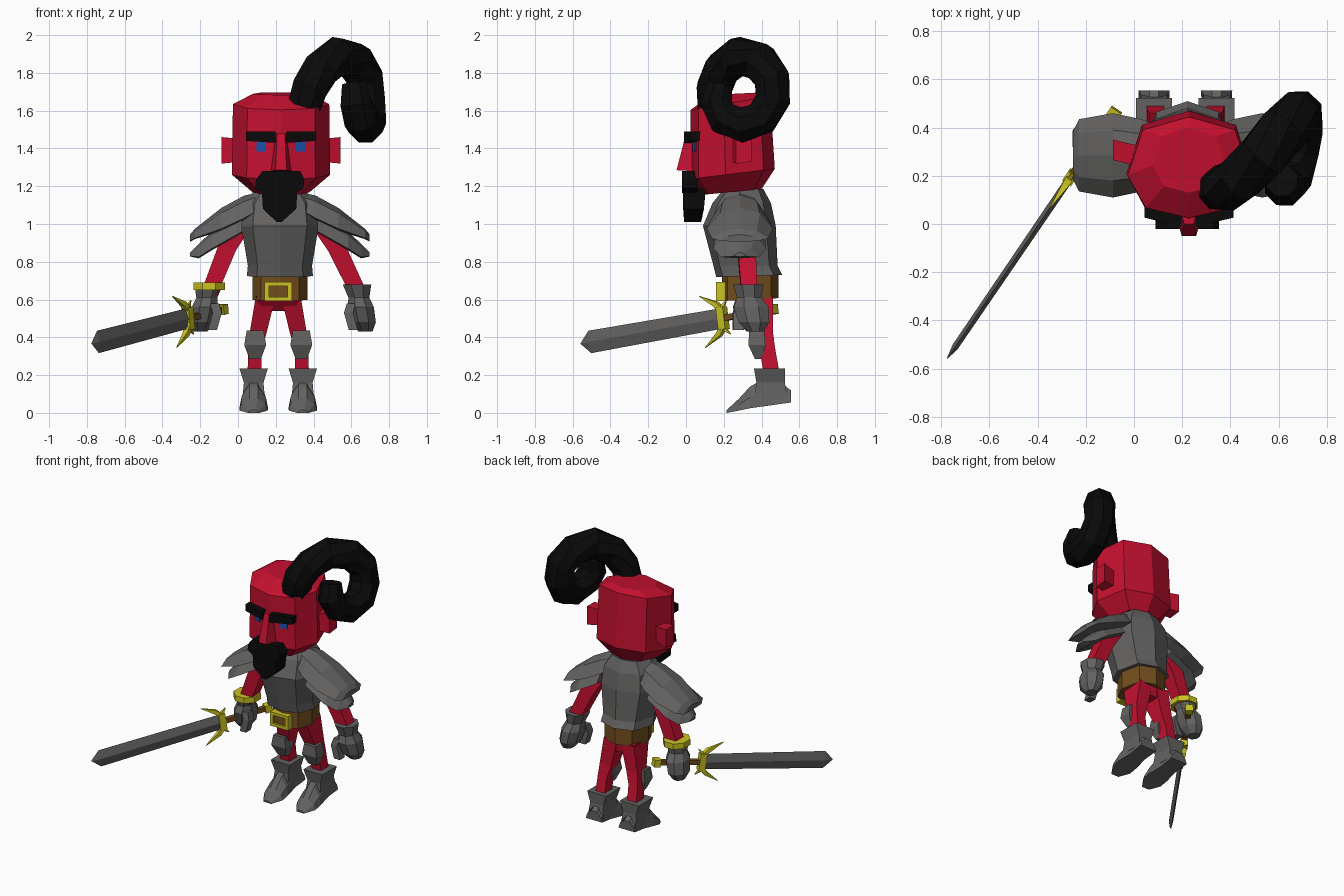
import bpy, bmesh, math
from mathutils import Vector as V

if "Cube" in bpy.data.objects:
    bpy.data.objects.remove(bpy.data.objects["Cube"])

C = 0.222  # body centre line in x


def material(name, *rgb):
    m = bpy.data.materials.new(name)
    m.diffuse_color = (*rgb, 1)
    m.use_nodes = True
    m.node_tree.nodes["Principled BSDF"].inputs["Base Color"].default_value = m.diffuse_color
    return m


RED = material("red", 0.55, 0.005, 0.028)
GREY = material("steel grey", 0.125, 0.122, 0.12)
BLACK = material("black", 0.003, 0.003, 0.003)
YELLOW = material("yellow", 0.6, 0.55, 0.016)
BROWN = material("brown", 0.17, 0.075, 0.012)
BLUE = material("blue", 0.01, 0.085, 0.42)


def loft(name, rings, mat):
    """Skin a closed solid through rings of equal point count."""
    bm = bmesh.new()
    rows = [[bm.verts.new(p) for p in r] for r in rings]
    n = len(rows[0])
    for a, b in zip(rows, rows[1:]):
        for i in range(n):
            j = (i + 1) % n
            bm.faces.new((a[i], a[j], b[j], b[i]))
    bm.faces.new(rows[0][::-1])
    bm.faces.new(rows[-1])
    bmesh.ops.recalc_face_normals(bm, faces=bm.faces)
    me = bpy.data.meshes.new(name)
    bm.to_mesh(me)
    bm.free()
    me.materials.append(mat)
    ob = bpy.data.objects.new(name, me)
    bpy.context.collection.objects.link(ob)
    return ob


def body_ring(cx, hw, yf, yb, z, slope=0.0):
    """Eight-sided section with a vertex at front and back centre."""
    d = yb - yf
    half = [(0, 0), (.7, .1), (1, .42), (.75, .87), (0, 1)]
    pts = half + [(-x, y) for x, y in half[3:0:-1]]
    return [V((cx + x * hw, yf + y * d, z + slope * (y - .5) * d)) for x, y in pts]


def flat_ring(x, y, z, rx, ry, n=8):
    """Horizontal n-sided section."""
    return [V((x + rx * math.cos(math.tau * (i + .5) / n),
               y + ry * math.sin(math.tau * (i + .5) / n), z)) for i in range(n)]


def rect(x, y, z, rx, ry):
    return [V((x + a * rx, y + b * ry, z)) for a, b in ((-1, -1), (1, -1), (1, 1), (-1, 1))]


def sweep(name, path, n, mat, side):
    """Tube along (x, y, z, radius) points."""
    pts = [V(p[:3]) for p in path]
    rings = []
    for i, p in enumerate(pts):
        t = (pts[min(i + 1, len(pts) - 1)] - pts[max(i - 1, 0)]).normalized()
        u = t.cross(V(side)).normalized()
        w = t.cross(u)
        rings.append([p + path[i][3] * (u * math.cos(a) + w * math.sin(a))
                      for a in (math.tau * (k + .5) / n for k in range(n))])
    return loft(name, rings, mat)


def slab(name, outline, y0, y1, mat):
    """Front-facing (x, z) outline extruded in y."""
    return loft(name, [[V((x, y, z)) for x, z in outline] for y in (y0, y1)], mat)


# head
H = 0.228
loft("head", [body_ring(H, .15, .09, .40, 1.17, .1),
              body_ring(H, .26, .02, .47, 1.265, .12),
              body_ring(H, .255, .025, .445, 1.64, .17),
              body_ring(H, .15, .13, .40, 1.69, .05)], RED)
# nose
loft("nose", [[V((H + x, y, z)) for x, y, z in r] for r in (
    ((-.055, .04, 1.28), (-.03, -.05, 1.285), (.03, -.05, 1.285), (.055, .04, 1.28)),
    ((-.03, .04, 1.48), (-.02, .0, 1.48), (.02, .0, 1.48), (.03, .04, 1.48)))], RED)

for s, side in ((-1, "left"), (1, "right")):
    # ears
    loft("ear_" + side, [[V((H + s * x, y + dy, z)) for dy, z in
                          ((0, z0), (.085, z0 + .01), (.085, z1), (0, z1))]
                         for x, y, z0, z1 in ((.21, .24, 1.33, 1.45), (.315, .265, 1.32, 1.46))], RED)
    # eyebrows and eyes follow the sloping face planes
    def face_y(x):
        return .022 + .24 * x
    loft("eyebrow_" + side, [[V((H + s * x, face_y(x) + dy, z)) for dy, z in
                              ((.03, z0), (-.04, z0), (-.04, z1), (.03, z1))]
                             for x, z0, z1 in ((.03, 1.43, 1.49), (.185, 1.44, 1.49))], BLACK)
    loft("eye_" + side, [[V((H + s * x, face_y(x) + dy, z)) for dy, z in
                          ((.002, 1.385), (-.006, 1.385), (-.006, 1.435), (.002, 1.435))]
                         for x in (.08, .13)], BLUE)

# beard
slab("moustache", [(.13, 1.28), (.33, 1.28), (.352, 1.235), (.345, 1.19), (.31, 1.165),
                   (.13, 1.165), (.09, 1.19), (.095, 1.235)], -.02, .06, BLACK)
loft("beard", [rect(.22, .045, 1.19, .095, .06), rect(.22, .04, 1.08, .088, .055),
               rect(.218, .035, 1.01, .012, .045)], BLACK)

# curled plume
sweep("plume", [(.35, .15, 1.62, .095), (.38, .15, 1.72, .1), (.44, .19, 1.82, .1),
                (.53, .28, 1.89, .105), (.62, .39, 1.86, .105), (.675, .455, 1.77, .1),
                (.685, .46, 1.66, .1), (.69, .40, 1.56, .1), (.675, .30, 1.525, .1),
                (.65, .20, 1.56, .095), (.625, .16, 1.64, .09), (.615, .18, 1.74, .07)],
      8, BLACK, (1, 0, 0))

# torso armour
loft("breastplate", [body_ring(C, hw, a, b, z, s) for hw, a, b, z, s in (
    (.175, .16, .51, .725, .03), (.17, .145, .485, .78, 0), (.205, .09, .475, .99, 0),
    (.19, .14, .45, 1.11, 0), (.13, .2, .41, 1.185, 0))], GREY)

# belt and buckle
loft("belt", [body_ring(C, .145, .19, .49, z, .05) for z in (.6, .74)], BROWN)
bx, bz = .213, .643
for k in (-1, 1):
    slab("buckle_side", [(bx + k * .072, bz - .048), (bx + k * .048, bz - .048),
                         (bx + k * .048, bz + .048), (bx + k * .072, bz + .048)], .16, .22, YELLOW)
    slab("buckle_bar", [(bx - .072, bz + k * .05), (bx + .072, bz + k * .05),
                        (bx + .072, bz + k * .03), (bx - .072, bz + k * .03)], .16, .22, YELLOW)
slab("buckle_centre", [(bx - .05, bz - .035), (bx + .05, bz - .035),
                       (bx + .05, bz + .035), (bx - .05, bz + .035)], .175, .22, BROWN)

# hips
L = .213
loft("hips", [rect(L, .39, .54, .085, .06), rect(L, .36, .62, .12, .1)], RED)


def arch(x, ztop, yh, drop, yc=.285):
    return [V((x, yc + a * yh, ztop - b * drop)) for a, b in
            ((-1, 1), (-.6, .25), (0, 0), (.6, .25), (1, 1), (0, 1.1))]


for s, side in ((-1, "left"), (1, "right")):
    # shoulder plates
    loft("shoulder_plate_" + side, [arch(C + s * x, *r) for x, *r in (
        (.08, 1.175, .10, .08), (.19, 1.15, .15, .12), (.31, 1.085, .175, .11),
        (.45, .975, .15, .05), (.475, .945, .1, .035))], GREY)
    loft("lower_shoulder_plate_" + side, [arch(C + s * x, *r) for x, *r in (
        (.2, 1.04, .13, .08), (.36, .96, .14, .09), (.43, .895, .1, .07), (.475, .85, .03, .02))], GREY)
    # legs
    loft("leg_" + side, [rect(L + s * x, y, z, rx, ry) for x, y, z, rx, ry in (
        (.127, .455, .2, .036, .042), (.122, .43, .34, .036, .042),
        (.105, .41, .43, .045, .05), (.068, .375, .61, .052, .085))], RED)
    # knee guards
    loft("knee_guard_" + side, [rect(L + s * .122, y, z, rx, ry) for y, z, rx, ry in (
        (.385, .285, .03, .02), (.375, .36, .058, .045), (.375, .435, .045, .04))], GREY)
    # boots
    bxc = L + s * .13
    loft("boot_cuff_" + side, [rect(bxc, y, z, rx, ry) for y, z, rx, ry in (
        (.45, .07, .06, .09), (.448, .16, .052, .075), (.442, .235, .075, .082))], GREY)
    loft("boot_foot_" + side, [[V((bxc + a * w, y, z)) for a, z in
                                ((-1, zb), (1, zb), (.85, (zb + zt) / 2), (.3, zt), (-.3, zt), (-.85, (zb + zt) / 2))]
                               for w, y, zb, zt in ((.065, .555, .055, .12), (.06, .45, .04, .2),
                                                    (.076, .34, .025, .14), (.074, .28, .012, .075),
                                                    (.03, .215, .0, .015))], GREY)

# arms and gauntlets: shoulder, elbow and wrist positions per side
for side, path in (("left", ((.04, .3, 1.03, .07), (-.055, .32, .88, .068), (-.15, .325, .64, .06))),
                   ("right", ((.42, .3, 1.03, .07), (.52, .32, .88, .068), (.635, .335, .64, .06)))):
    sweep("arm_" + side, path, 4, RED, (0, 1, 0))
for side, s, x, y in (("left", -1, -.155, .325), ("right", 1, .63, .33)):
    loft("gauntlet_" + side, [flat_ring(x + s * dx, y + dy, z, rx, ry) for dx, dy, z, rx, ry in (
        (0, 0, .68, .082, .088), (.01, .005, .61, .06, .07), (.02, .015, .56, .075, .1),
        (.035, .03, .48, .07, .088), (.045, .04, .43, .04, .045))], GREY)
    loft("thumb_" + side, [rect(x + s * dx, y + dy, z, .024, .028) for dx, dy, z in (
        (-.03, -.04, .58), (-.045, -.05, .53), (-.02, -.05, .44))], GREY)
loft("cuff_trim", [flat_ring(-.153, .325, z, .09, .096) for z in (.65, .69)], YELLOW)

# sword frame: t along the blade, a upward, b sideways
P0, TIP = V((-.075, .47, .55)), V((-.775, -.558, .367))
D = (TIP - P0).normalized()
LEN = (TIP - P0).length
S = D.cross(V((0, 0, 1))).normalized()
U = S.cross(D)


def sw(t, a, b):
    return P0 + D * t + U * a + S * b


def diamond(t, a, b):
    return [sw(t, a, 0), sw(t, 0, b), sw(t, -a, 0), sw(t, 0, -b)]


def block(name, t0, t1, a, b, mat):
    return loft(name, [[sw(t, i * a, j * b) for i, j in ((-1, -1), (1, -1), (1, 1), (-1, 1))]
                       for t in (t0, t1)], mat)


loft("sword_blade", [diamond(.33, .054, .016), diamond(LEN - .06, .06, .014),
                     diamond(LEN, .002, .002)], GREY)
block("sword_grip", .02, .36, .016, .016, BROWN)
block("sword_pommel", -.005, .04, .026, .026, YELLOW)
block("sword_guard", .315, .36, .06, .022, YELLOW)
for k in (-1, 1):
    # swept guard prongs
    sweep("guard_prong", [(*sw(.33, k * .03, 0), .024), (*sw(.37, k * .08, 0), .02),
                          (*sw(.47, k * .138, 0), .002)], 4, YELLOW, S)
    sweep("guard_spur", [(*sw(.34, k * .05, 0), .018), (*sw(.30, k * .09, 0), .003)], 4, YELLOW, S)
